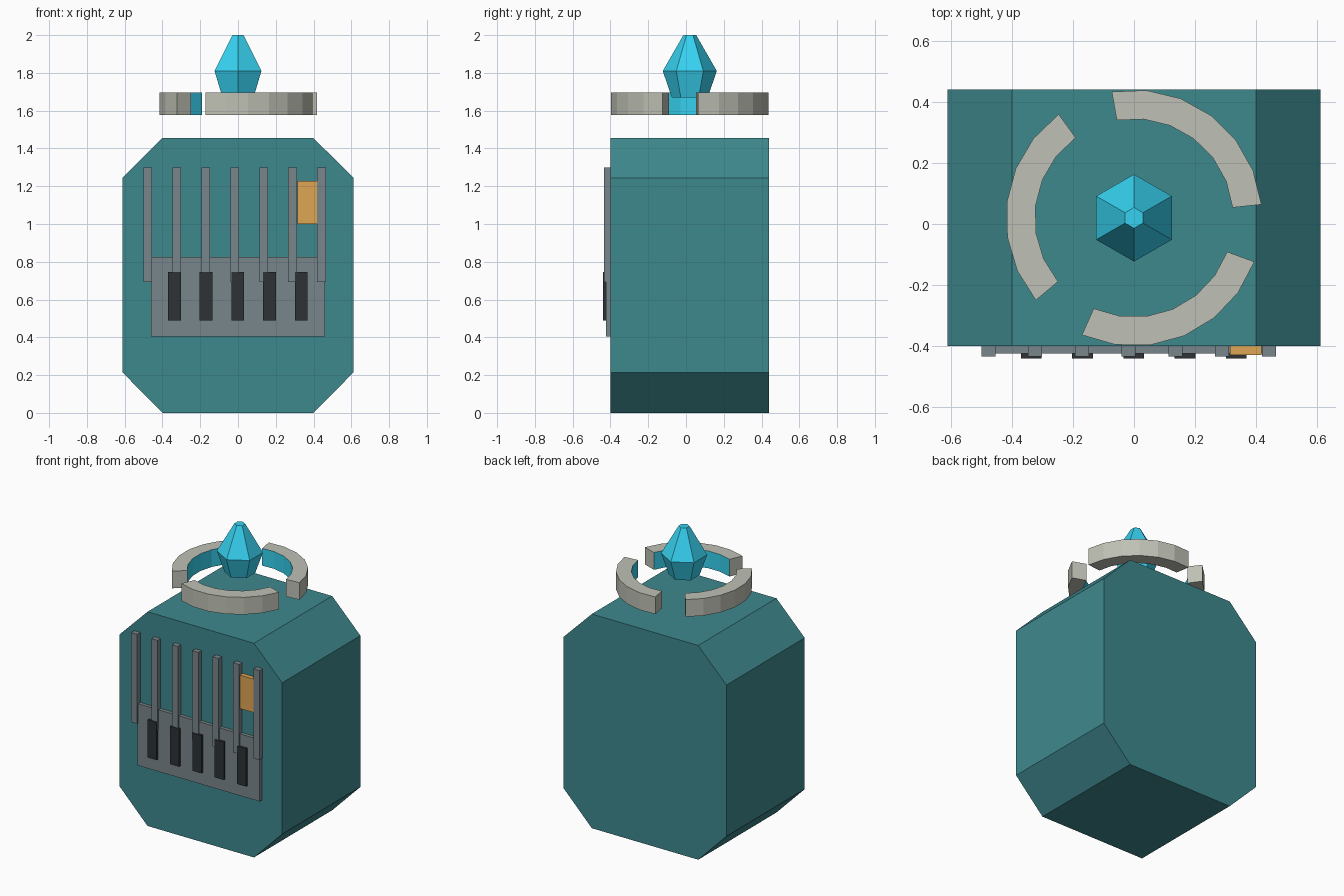
import bpy, bmesh
from math import sin, cos, radians

if "Cube" in bpy.data.objects:
    bpy.data.objects.remove(bpy.data.objects["Cube"])

CY = 0.02          # depth of the body / ring centre
FRONT = -0.40      # front face of the body


def material(name, rgb):
    m = bpy.data.materials.new(name)
    m.diffuse_color = (*rgb, 1)
    m.use_nodes = True
    m.node_tree.nodes["Principled BSDF"].inputs["Base Color"].default_value = m.diffuse_color
    return m


TEAL = material("teal", (0.048, 0.25, 0.27))
STEEL = material("steel", (0.19, 0.24, 0.26))
DARK = material("dark", (0.027, 0.032, 0.036))
ORANGE = material("orange", (0.74, 0.38, 0.09))
STONE = material("stone", (0.52, 0.53, 0.46))
CYAN = material("cyan", (0.037, 0.64, 0.87))


def loft(name, rings, mats, caps=True):
    """Join equal-sized point rings into a closed, flat-shaded solid."""
    bm = bmesh.new()
    loops = [[bm.verts.new(p) for p in ring] for ring in rings]
    n = len(loops[0])
    for a, b in zip(loops, loops[1:]):
        for i in range(n):
            j = (i + 1) % n
            f = bm.faces.new((a[i], a[j], b[j], b[i]))
            # the last side of a section takes the second material
            if len(mats) > 1 and i == n - 1:
                f.material_index = 1
    bm.faces.new(loops[0][::-1])
    bm.faces.new(loops[-1])
    bmesh.ops.recalc_face_normals(bm, faces=bm.faces)
    me = bpy.data.meshes.new(name)
    bm.to_mesh(me)
    bm.free()
    for m in mats:
        me.materials.append(m)
    ob = bpy.data.objects.new(name, me)
    bpy.context.collection.objects.link(ob)
    return ob


def front_panel(name, x0, x1, z0, z1, y, mat):
    """Box standing proud of the front face out to depth y."""
    rect = [(x0, z0), (x1, z0), (x1, z1), (x0, z1)]
    return loft(name, [[(x, d, z) for x, z in rect] for d in (y, FRONT)], [mat])


# Chamfered body
half = [(0.40, 0), (0.612, 0.215), (0.612, 1.243), (0.40, 1.455)]
outline = half + [(-x, z) for x, z in reversed(half)]
loft("body", [[(x, y, z) for x, z in outline] for y in (FRONT, 0.44)], [TEAL])

# Front plate, dark slots, grille bars and indicator
front_panel("front_plate", -0.46, 0.46, 0.405, 0.825, -0.424, STEEL)
for i in range(5):
    x = -0.337 + i * 0.168
    front_panel(f"slot_{i + 1}", x - 0.034, x + 0.034, 0.488, 0.745, -0.44, DARK)
for i in range(7):
    x = -0.477 + i * 0.1532
    front_panel(f"grille_bar_{i + 1}", x - 0.023, x + 0.023, 0.692, 1.30, -0.434, STEEL)
front_panel("indicator", 0.315, 0.418, 1.0, 1.228, -0.43, ORANGE)

# Floating ring in three arcs, with a glowing inner face
section = [(0.325, 1.578), (0.42, 1.578), (0.42, 1.695), (0.325, 1.695)]
for k in range(3):
    angles = [radians(6 + 120 * k + 94 * i / 6) for i in range(7)]
    loft(f"ring_arc_{k + 1}",
         [[(r * cos(a), CY + r * sin(a), z) for r, z in section] for a in angles],
         [STONE, CYAN])

# Hexagonal crystal
loft("crystal",
     [[(r * cos(radians(30 + 60 * i)), CY + r * sin(radians(30 + 60 * i)), z)
       for i in range(6)] for r, z in ((0.095, 1.67), (0.143, 1.81), (0.034, 2.0))],
     [CYAN])
